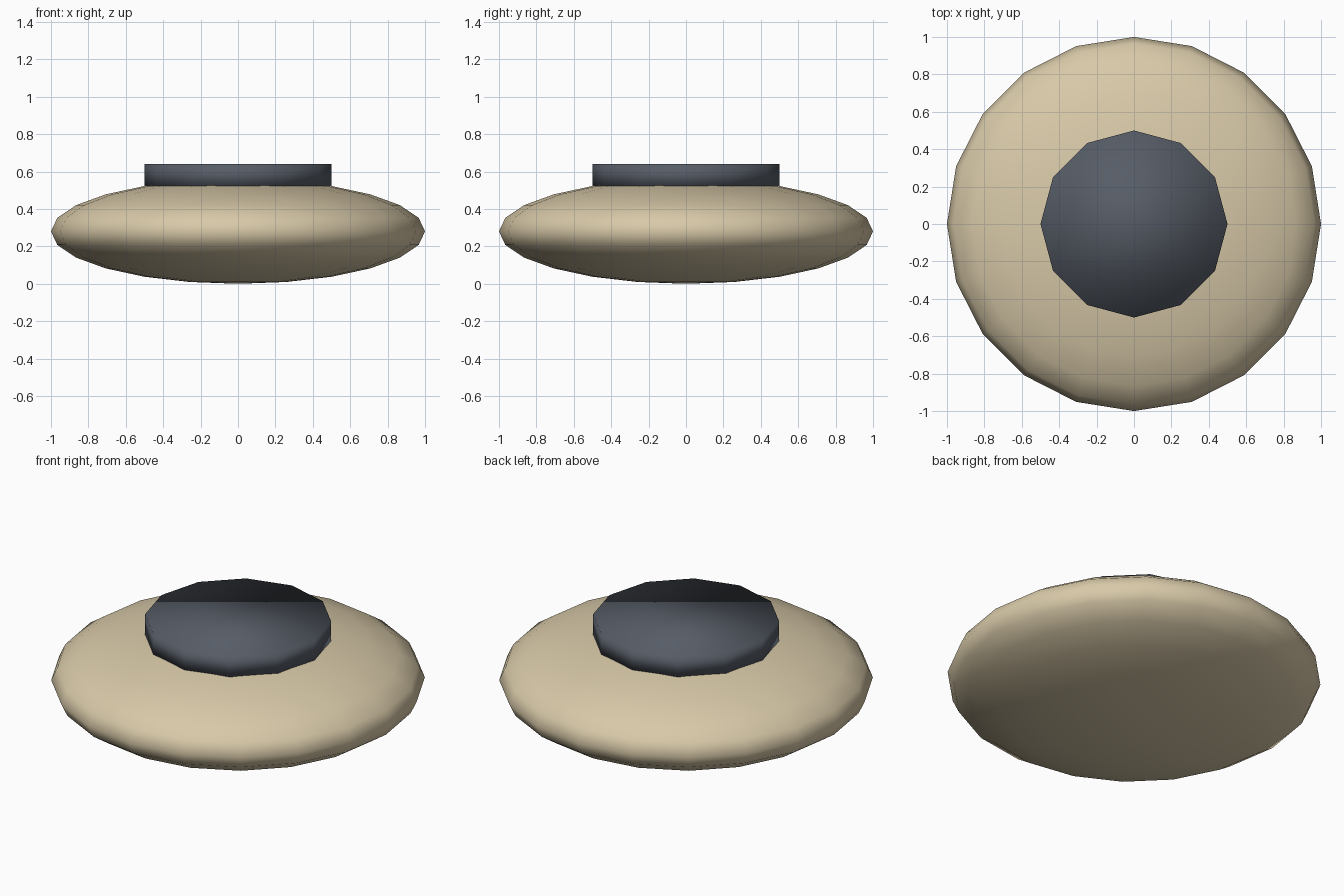
import bpy
import math

cube = bpy.data.objects.get("Cube")
if cube:
    bpy.data.objects.remove(cube, do_unlink=True)


def make_material(name, rgb):
    mat = bpy.data.materials.new(name)
    mat.use_nodes = True
    mat.diffuse_color = (*rgb, 1)
    mat.node_tree.nodes["Principled BSDF"].inputs["Base Color"].default_value = (*rgb, 1)
    return mat


def finish(name, mat):
    obj = bpy.context.object
    obj.name = name
    obj.data.materials.append(mat)
    bpy.ops.object.transform_apply(location=False, rotation=True, scale=True)
    bpy.ops.object.shade_smooth()
    return obj


cream = make_material("cream", (0.686, 0.584, 0.392))
slate = make_material("slate_grey", (0.093, 0.107, 0.133))

HALF_HEIGHT = 0.28
CAP_HEIGHT = 0.12
CAP_BASE = 0.52

# Flattened round body
bpy.ops.mesh.primitive_uv_sphere_add(segments=20, ring_count=12, radius=1,
                                     location=(0, 0, HALF_HEIGHT))
bpy.context.object.scale.z = HALF_HEIGHT
finish("body", cream)

# Twelve-sided disc on top, with soft shading over the rim
bpy.ops.mesh.primitive_cylinder_add(vertices=12, radius=0.5, depth=CAP_HEIGHT,
                                    location=(0, 0, CAP_BASE + CAP_HEIGHT / 2))
finish("top_disc", slate)
